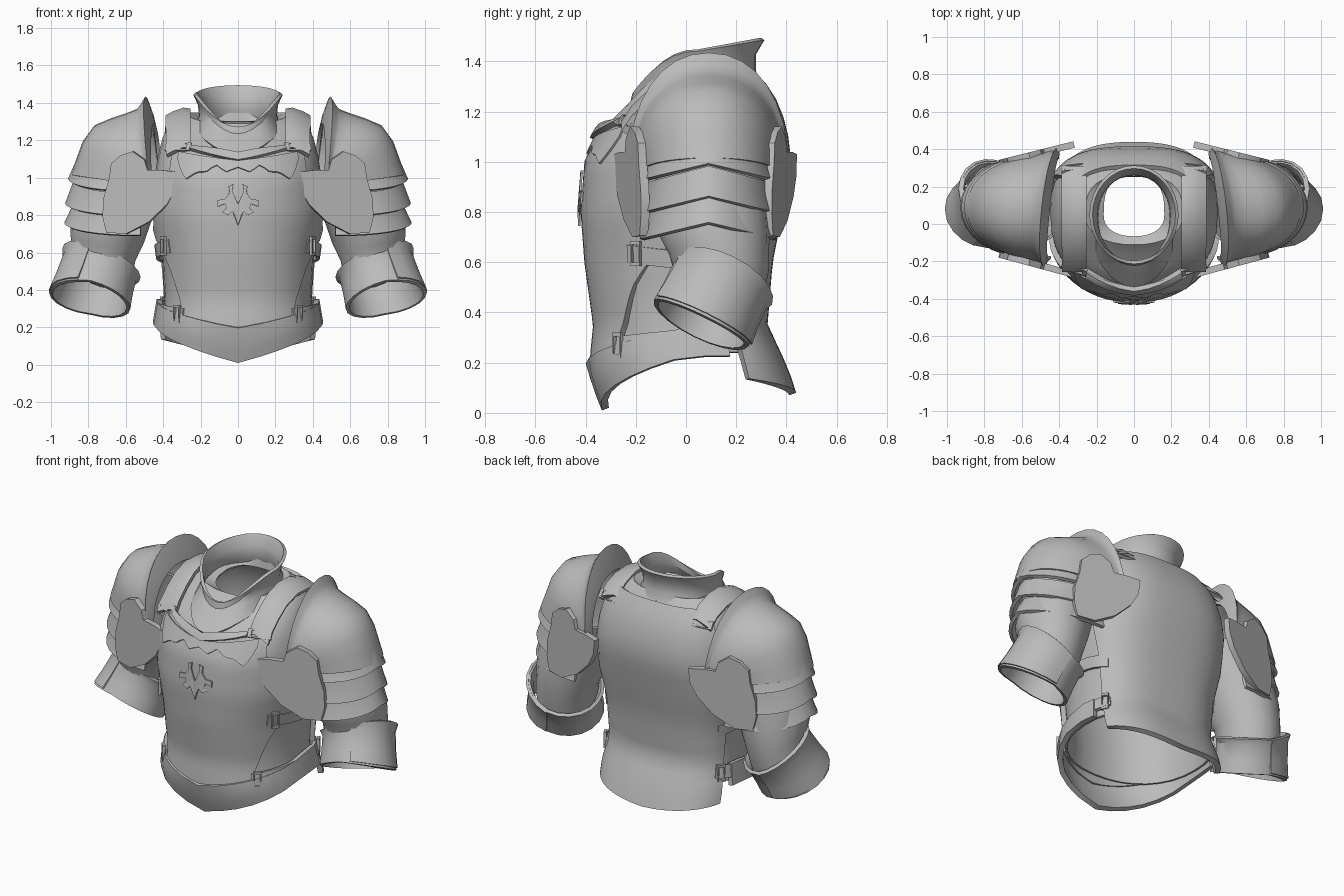
import bpy, bmesh, math
from mathutils import Vector
from math import sin, cos, pi, radians

if "Cube" in bpy.data.objects:
    bpy.data.objects.remove(bpy.data.objects["Cube"])

steel = bpy.data.materials.new("steel grey")
steel.diffuse_color = (0.5, 0.5, 0.5, 1)
steel.use_nodes = True
steel.node_tree.nodes["Principled BSDF"].inputs["Base Color"].default_value = steel.diffuse_color


def lerp_table(table, t):
    """Piecewise linear lookup in rows of (key, values...)."""
    if t <= table[0][0]:
        return table[0][1:]
    for a, b in zip(table, table[1:]):
        if t <= b[0]:
            f = (t - a[0]) / (b[0] - a[0])
            return tuple(p + (q - p) * f for p, q in zip(a[1:], b[1:]))
    return table[-1][1:]


def finish(name, bm, thick=0.02, mirror=False):
    """Thicken, mirror, apply and smooth a sheet."""
    me = bpy.data.meshes.new(name)
    bm.to_mesh(me)
    bm.free()
    ob = bpy.data.objects.new(name, me)
    bpy.context.collection.objects.link(ob)
    if thick:
        m = ob.modifiers.new("thickness", 'SOLIDIFY')
        m.thickness, m.offset = thick, 0
    if mirror:
        ob.modifiers.new("mirror", 'MIRROR').use_mirror_merge = False
    dg = bpy.context.evaluated_depsgraph_get()
    done = bpy.data.meshes.new_from_object(ob.evaluated_get(dg))
    ob.modifiers.clear()
    ob.data = done
    bm = bmesh.new()
    bm.from_mesh(done)
    bmesh.ops.recalc_face_normals(bm, faces=bm.faces)
    bm.to_mesh(done)
    bm.free()
    done.materials.clear()
    done.materials.append(steel)
    bpy.ops.object.select_all(action='DESELECT')
    ob.select_set(True)
    bpy.context.view_layer.objects.active = ob
    bpy.ops.object.shade_smooth_by_angle(angle=radians(35))
    return ob


def grid(name, rows, closed=False, thick=0.02, mirror=False):
    """Sheet through rows of points."""
    bm = bmesh.new()
    vs = [[bm.verts.new(p) for p in r] for r in rows]
    n = len(rows[0])
    for a, b in zip(vs, vs[1:]):
        for i in range(n if closed else n - 1):
            j = (i + 1) % n
            bm.faces.new((a[i], a[j], b[j], b[i]))
    return finish(name, bm, thick, mirror)


def plate(name, outline, place, thick, mirror=False):
    """Flat outline in x and z, placed in depth by a function."""
    bm = bmesh.new()
    f = bm.faces.new([bm.verts.new((x, 0, z)) for x, z in outline])
    bmesh.ops.triangulate(bm, faces=[f])
    for v in bm.verts:
        v.co.y = place(v.co.x, v.co.z)
    return finish(name, bm, thick, mirror)


# Torso shape: height, half width, front depth, back depth
BODY = [(0, .39, -.28, .42), (.1, .41, -.32, .40), (.2, .41, -.35, .36),
        (.35, .385, -.335, .29), (.6, .40, -.37, .31), (.8, .44, -.385, .35),
        (1.0, .44, -.37, .385), (1.12, .42, -.31, .37), (1.22, .395, -.24, .34),
        (1.3, .35, -.16, .29), (1.34, .26, -.11, .26)]
YC = 0.05


def section(th, z, dims, off=0):
    hw, yf, yb = dims
    s, c = sin(th), cos(th)
    p = 0.9 if c > 0 else 0.7
    x = math.copysign(abs(s) ** p, s) * hw + off * s
    y = YC + ((yf - YC) if c > 0 else (yb - YC)) * abs(c) ** p - off * c
    k = 0.3 * min(1, max(0, (z - 1.15) / .15))
    return Vector((x, y, z + k * min(0, y - .08)))


def surf(th, z, off=0):
    return section(th, z, lerp_table(BODY, z), off)


def patch(name, span, zb, zt, off, thick, cols=24, rows=12, mid=0, mirror=False):
    """Plate lying on the torso; span(z) is its half angle in degrees."""
    out = []
    for r in range(rows + 1):
        line = []
        for c in range(cols + 1):
            u = 2 * c / cols - 1
            z = zb(u) + (zt(u) - zb(u)) * r / rows
            line.append(surf(radians(mid + u * span(z)), z, off))
        out.append(line)
    return grid(name, out, thick=thick, mirror=mirror)


# Lining under the plates, open at neck and hem
ring = [2 * pi * i / 32 for i in range(32)]
heights = [.24, .35, .48, .6, .7, .8, .9, 1.0, 1.12, 1.22, 1.3, 1.34]
rows = [[surf(t, z) for t in ring] for z in heights]
rows.append([section(t, 1.30, (.165, -.07, .26)) for t in ring])
grid("torso_lining", rows, closed=True, thick=0.015)

# Breastplate, backplate and waist guard
front_span = [(.2, 40), (.3, 43), (.5, 55), (.62, 68), (.7, 84), (.8, 70), (1.03, 50), (1.2, 50)]
patch("breastplate", lambda z: lerp_table(front_span, z)[0],
      lambda u: .19 + .06 * abs(u), lambda u: 1.10 + .09 * abs(u), .02, .03, rows=18)
back_span = [(.07, 64), (.3, 66), (.65, 70), (.85, 74), (1.05, 62), (1.3, 56)]
patch("backplate", lambda z: lerp_table(back_span, z)[0],
      lambda u: .075 + .06 * abs(u), lambda u: 1.31, .02, .03, rows=18, mid=180)
patch("waist_guard", lambda z: 105,
      lambda u: min(.225, .015 + .26 * abs(u)), lambda u: min(.35, .2 + .17 * abs(u)),
      .035, .03, cols=16, rows=3)

# Gorget rim and chest ornament
patch("gorget_rim", lambda z: 32, lambda u: 1.09 + .06 * abs(u),
      lambda u: 1.13 + .06 * abs(u), .045, .03, cols=8, rows=2)
scallop = [(0, 1.055), (.15, 1.03), (.3, 1.07), (.45, 1.03), (.6, 1.03), (.8, .99), (.92, 1.05), (1, 1.1)]
patch("chest_filigree", lambda z: 42, lambda u: lerp_table(scallop, abs(u))[0],
      lambda u: 1.09 + .05 * abs(u), .041, .009, cols=28, rows=3)


def chest_depth(x, z):
    s = min(1, (abs(x) / lerp_table(BODY, z)[0]) ** (1 / .9))
    return surf(math.asin(s), z, .044).y


emblem = [(0, .745), (.02, .80), (.03, .82), (.05, .80), (.085, .815), (.06, .84), (.07, .86),
          (.11, .845), (.11, .88), (.07, .885), (.045, .92), (.05, .955), (.025, .965),
          (.03, .93), (.018, .90), (0, .86)]
plate("chest_emblem", emblem, chest_depth, .009, mirror=True)


# Collar, high at the back and dropping to a point in front
def collar_ring(rx, yf, yb, zf, zs, zb):
    out = []
    for t in ring:
        c = cos(t)
        z = zs + (zf - zs) * c ** 2.3 if c > 0 else zs + (zb - zs) * -c
        out.append((rx * sin(t), YC + ((YC - yf) * -c if c > 0 else (yb - YC) * -c), z))
    return out


grid("collar", [collar_ring(.235, -.33, .29, 1.12, 1.25, 1.31),
                collar_ring(.20, -.26, .27, 1.19, 1.33, 1.36),
                collar_ring(.205, -.215, .27, 1.23, 1.39, 1.43),
                collar_ring(.23, -.205, .305, 1.27, 1.445, 1.49)], closed=True, thick=.018)

# Shoulder straps
path = [(-.245, 1.14), (-.205, 1.20), (-.14, 1.26), (-.06, 1.315), (.04, 1.345),
        (.14, 1.34), (.23, 1.31), (.30, 1.25)]
grid("shoulder_strap", [[(.255, y, z + .01), (.29, y, z + .015), (.345, y, z - .005), (.38, y, z - .025)]
                        for y, z in path], thick=.03, mirror=True)

# Side straps
patch("lower_side_strap", lambda z: 42, lambda u: .255 + .03 * u, lambda u: .33 + .03 * u,
      .035, .02, cols=10, rows=1, mid=82, mirror=True)
patch("upper_side_strap", lambda z: 34, lambda u: .57 - .03 * u, lambda u: .64 - .03 * u,
      .03, .02, cols=10, rows=1, mid=88, mirror=True)


def buckle(name, centre, normal, size):
    """Small square frame facing along the normal."""
    n = Vector(normal).normalized()
    side = Vector((0, 0, 1)).cross(n).normalized()
    up = n.cross(side)
    c = Vector(centre)
    shape = []
    for k in (-1, 1):
        for s in (1, .7):
            shape.append([c + n * .008 * k + side * a * size[0] * s + up * b * size[1] * s
                          for a, b in ((-1, -1), (1, -1), (1, 1), (-1, 1))])
    grid(name, [shape[0], shape[2], shape[3], shape[1], shape[0]], closed=True, thick=0, mirror=True)


for name, deg, z in (("lower_buckle", 45, .27), ("upper_buckle", 60, .635),
                     ("lower_rear_buckle", 118, .315)):
    t = radians(deg)
    buckle(name, surf(t, z, .048), (sin(t), -cos(t), 0), (.022, .05))
buckle("front_shoulder_buckle", (.32, -.24, 1.165), (.25, -.8, .6), (.07, .025))
buckle("rear_shoulder_buckle", (.32, .30, 1.255), (.1, .8, .6), (.07, .025))

# Pauldron dome with its flared inner rim, swept as arches about the armpit
arch = [pi * i / 16 for i in range(17)]


def shoulder_arch(phi, r, ry):
    p = radians(phi)
    out = []
    for a in arch:
        s = max(0, sin(a)) ** .88
        dy = -ry * math.copysign(abs(cos(a)) ** .93, cos(a))
        out.append((.44 + r * s * cos(p) - .11 * dy * sin(p), .09 + dy, .95 + r * s * sin(p)))
    return out


grid("pauldron_dome", [shoulder_arch(*s) for s in
                       ((87, .34, .26), (85, .41, .285), (83.5, .478, .31), (81, .445, .30),
                        (77, .42, .295), (68, .415, .295), (56, .43, .29), (45, .455, .285),
                        (32, .45, .28), (20, .44, .275), (8, .45, .27))], mirror=True)


# Overlapping lames below the dome, pointed at the middle
def lame_ring(x, z, ry):
    return [(.52 + (x - .52) * max(0, sin(a)) ** .9, .09 - ry * cos(a), z - .065 * abs(cos(a)))
            for a in arch]


for i, (x0, z0, x1, z1) in enumerate(((.865, 1.07, .90, .99), (.87, .98, .915, .86),
                                      (.87, .86, .92, .755))):
    grid(f"arm_lame_{i + 1}", [lame_ring(x0, z0, .245), lame_ring((x0 + x1) / 2, (z0 + z1) / 2, .25),
                               lame_ring(x1, z1, .265)], thick=.02, mirror=True)

# Shoulder guard plates, front and back
guard = [(.626, 1.118), (.56, 1.14), (.497, 1.096), (.48, 1.04), (.40, 1.04), (.32, 1.03),
         (.33, .94), (.374, .86), (.47, .765), (.594, .70), (.70, .706), (.72, .79),
         (.716, .888), (.685, .995), (.674, 1.075)]
plate("front_shoulder_guard", guard, lambda x, z: -.265 + (x - .34) * .27, .035, mirror=True)
plate("rear_shoulder_guard", guard, lambda x, z: .42 - (x - .34) * .25, .035, mirror=True)


# Sleeve and cuff
def tube_ring(c, d, rx, ry, t=lambda a: 0):
    c, d = Vector(c), Vector(d).normalized()
    u = (Vector((1, 0, 0)) - d * d.x).normalized()
    v = d.cross(u)
    return [c + d * t(a) + u * rx * cos(a) + v * ry * sin(a)
            for a in (2 * pi * i / 20 for i in range(20))]


grid("sleeve", [tube_ring(*r) for r in
                (((.56, .10, 1.05), (.3, 0, -1), .20, .21), ((.65, .10, .86), (.3, 0, -1), .20, .215),
                 ((.70, .115, .70), (.25, 0, -1), .195, .21), ((.72, .13, .60), (.25, -.2, -1), .17, .195),
                 ((.735, .125, .50), (.33, -.42, -.85), .165, .185))],
     closed=True, thick=.015, mirror=True)

D = Vector((.29, -.42, -.86)).normalized()
top = Vector((.73, .145, .53))


def lip(t):
    """Outer side of the cuff reaches past both of its ends."""
    k = lerp_table([(0, -.04), (.05, -.01), (.12, .01), (.2, .035)], t)[0]
    return lambda a: k * max(0, cos(a))


grid("cuff", [tube_ring(top + D * t, D, rx, ry, lip(t)) for t, rx, ry in
              ((0, .212, .205), (.03, .193, .195), (.12, .20, .195), (.20, .212, .20))],
     closed=True, thick=.02, mirror=True)
# Overlapping outer half of the cuff
wrap = [tube_ring(top + D * t, D, r, r - .008, lip(t))
        for t, r in ((0, .222), (.03, .208), (.12, .212), (.19, .220))]
grid("cuff_wrap", [r[-5:] + r[:5] for r in wrap], thick=.015, mirror=True)
